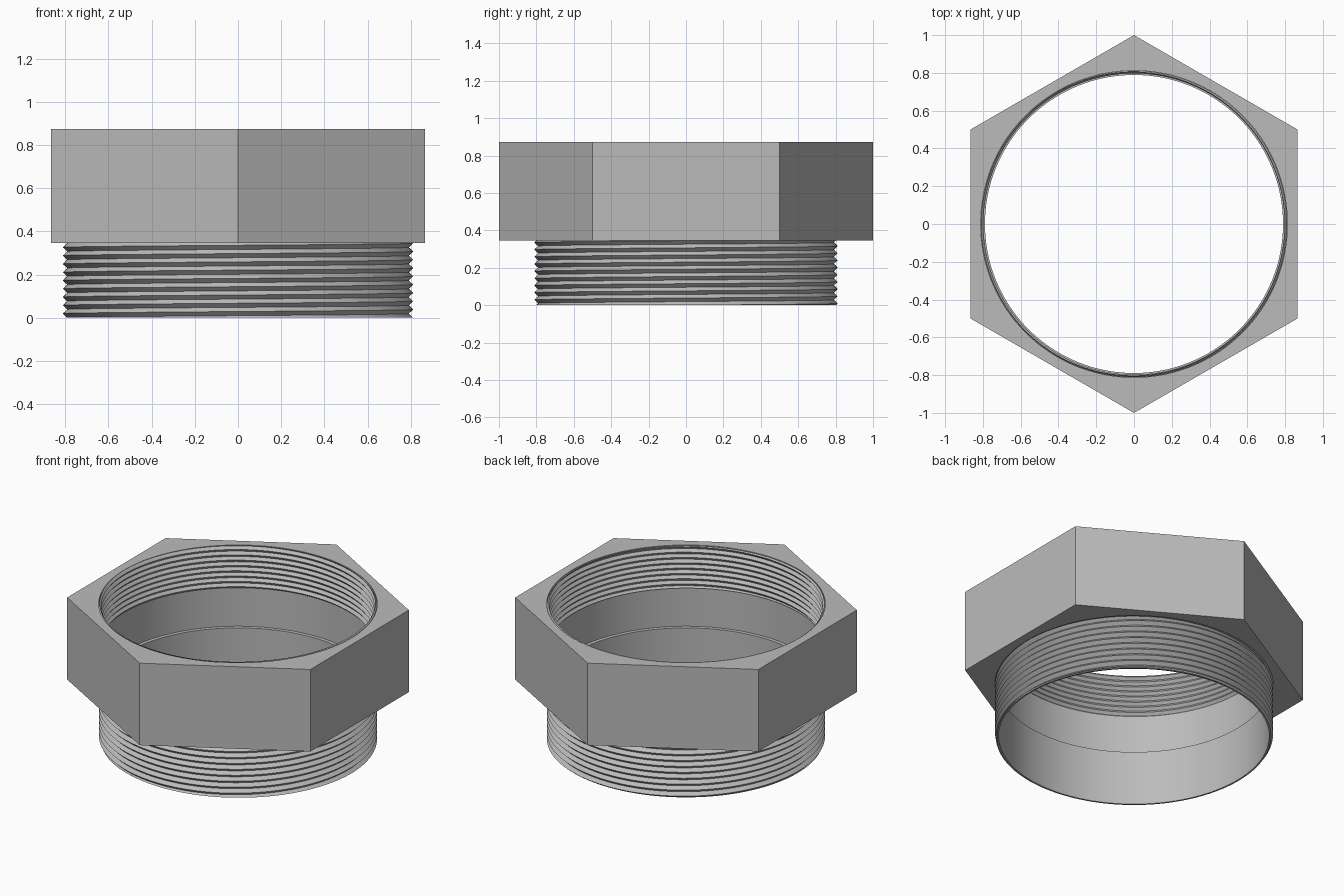
import bpy, bmesh, math

if "Cube" in bpy.data.objects:
    bpy.data.objects.remove(bpy.data.objects["Cube"])

N = 192            # segments round the axis
HEX_Z0, HEX_Z1 = 0.345, 0.873
BORE = 0.812

metal = bpy.data.materials.new("grey metal")
metal.diffuse_color = (0.5, 0.5, 0.5, 1)
metal.use_nodes = True
metal.node_tree.nodes["Principled BSDF"].inputs["Base Color"].default_value = metal.diffuse_color


def sheet(name, rows, closed=False):
    """Skin rings around z; each row maps an angle to (radius, height)."""
    bm = bmesh.new()
    grid = []
    for row in rows:
        ring = []
        for i in range(N + 1):
            a = math.tau * i / N
            r, z = row(a)
            ring.append(bm.verts.new((r * math.cos(a), r * math.sin(a), z)))
        grid.append(ring)
    if closed:
        grid.append(grid[0])
    for low, high in zip(grid, grid[1:]):
        for i in range(N):
            bm.faces.new((low[i], low[i + 1], high[i + 1], high[i]))
    # weld the seam and the run-outs
    bmesh.ops.remove_doubles(bm, verts=bm.verts, dist=1e-5)
    mesh = bpy.data.meshes.new(name)
    bm.to_mesh(mesh)
    bm.free()
    mesh.materials.append(metal)
    obj = bpy.data.objects.new(name, mesh)
    bpy.context.collection.objects.link(obj)
    bpy.ops.object.select_all(action='DESELECT')
    obj.select_set(True)
    bpy.context.view_layer.objects.active = obj
    bpy.ops.object.shade_smooth_by_angle(angle=math.radians(28))
    return obj


def circle(r, z):
    return lambda a: (r, z)


def hexagon(z):
    """Hexagon of corner radius 1 with corners on the y axis."""
    sixth = math.pi / 3
    flat = math.cos(math.pi / 6)
    return lambda a: (flat / math.cos((a + sixth / 2) % sixth - sixth / 2), z)


def thread(name, root, crest, z0, z1, turns, inward=False):
    """V thread cut off flat at both ends."""
    pitch = (z1 - z0) / turns

    def row(j):
        def point(a):
            z = z0 + pitch * (j / 2 + a / math.tau)
            z = min(max(z, z0), z1)
            phase = ((z - z0) / pitch - a / math.tau) % 1
            return root + (crest - root) * abs(2 * phase - 1), z
        return point

    rows = [row(j) for j in range(-2, 2 * turns + 1)]
    if inward:
        rows.reverse()
    return sheet(name, rows)


# hexagonal body with a plain bore
sheet("hex_body", [circle(BORE, HEX_Z0), hexagon(HEX_Z0), hexagon(HEX_Z1),
                   circle(BORE, HEX_Z1)], closed=True)

# internal thread at the mouth of the body
thread("internal_thread", 0.811, 0.797, 0.60, HEX_Z1, 8, inward=True)

# external thread on the lower pipe
thread("external_thread", 0.791, 0.811, 0.0, HEX_Z0, 9)

# pipe lining with the ledge joining it to the bore
sheet("pipe_lining", [circle(BORE + 0.002, 0.35), circle(0.789, 0.35),
                      circle(0.789, 0.0), circle(0.80, 0.0)])
